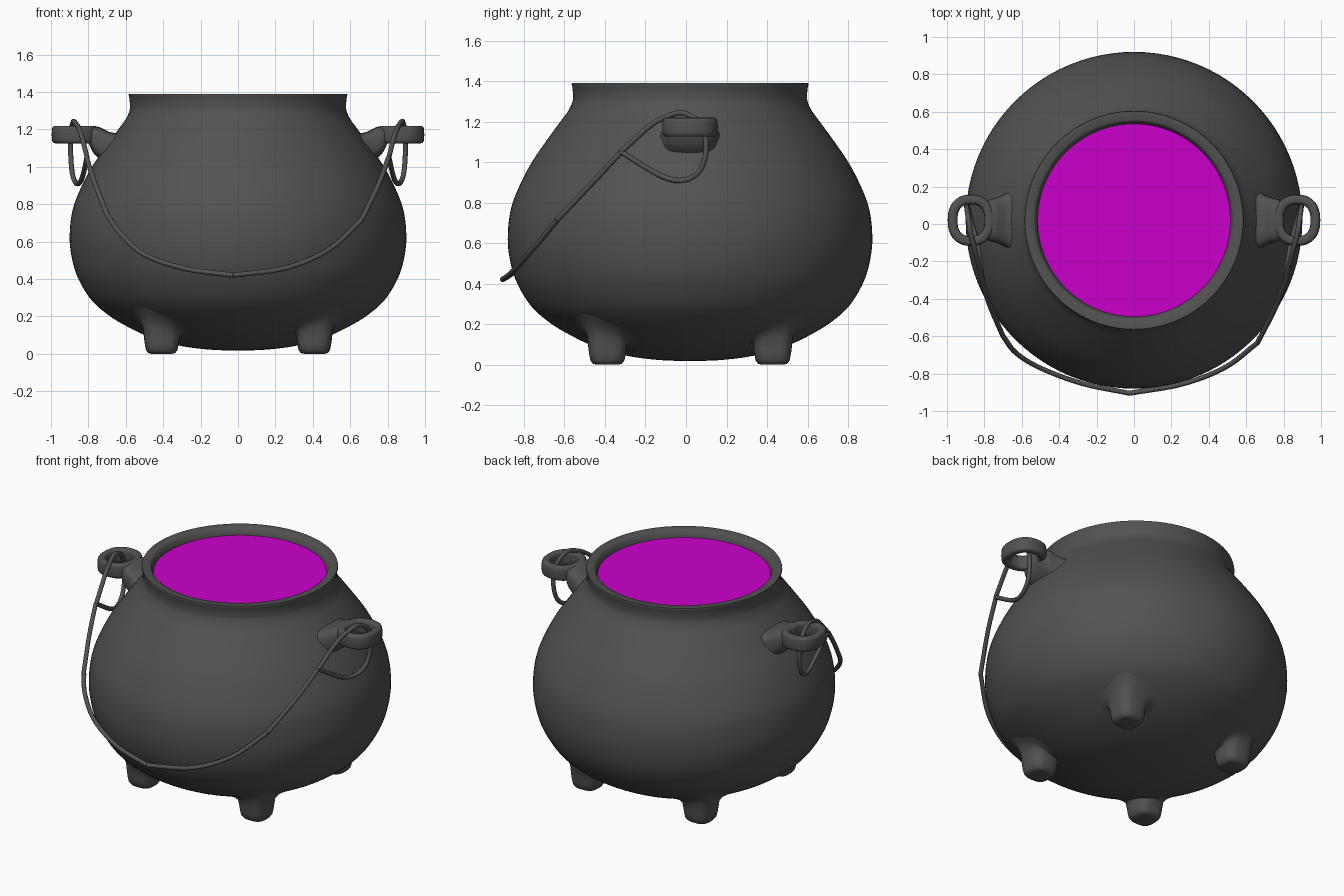
import bpy, bmesh, math
from mathutils import Vector

if "Cube" in bpy.data.objects:
    bpy.data.objects.remove(bpy.data.objects["Cube"])

CY = 0.02  # the pot axis sits slightly behind the origin


def material(name, rgb):
    m = bpy.data.materials.new(name)
    m.diffuse_color = (*rgb, 1)
    m.use_nodes = True
    m.node_tree.nodes["Principled BSDF"].inputs["Base Color"].default_value = m.diffuse_color
    return m


IRON = material("dark_iron", (0.085, 0.085, 0.085))
POTION = material("magenta_potion", (0.60, 0.0, 0.60))


def smooth_path(pts, n=5):
    """Catmull-Rom interpolation through the points."""
    p = [Vector(q) for q in pts]
    p = [2 * p[0] - p[1]] + p + [2 * p[-1] - p[-2]]
    out = []
    for i in range(1, len(p) - 2):
        a, b, c, d = p[i - 1:i + 3]
        for k in range(n):
            t = k / n
            out.append(0.5 * (2 * b + (c - a) * t + (2 * a - 5 * b + 4 * c - d) * t * t
                              + (3 * b - a - 3 * c + d) * t ** 3))
    return out + [p[-2]]


def loft(name, rings, mat, cap_start=False, cap_end=False, closed=False, angle=40):
    """Skin a list of closed rings of points."""
    bm = bmesh.new()
    vr = [[bm.verts.new(p) for p in r] for r in rings]
    pairs = list(zip(vr, vr[1:])) + ([(vr[-1], vr[0])] if closed else [])
    for a, b in pairs:
        for i in range(len(a)):
            j = (i + 1) % len(a)
            bm.faces.new((a[i], a[j], b[j], b[i]))
    if cap_start:
        bm.faces.new(vr[0])
    if cap_end:
        bm.faces.new(vr[-1])
    bmesh.ops.remove_doubles(bm, verts=bm.verts, dist=1e-5)
    bmesh.ops.recalc_face_normals(bm, faces=bm.faces)
    me = bpy.data.meshes.new(name)
    bm.to_mesh(me)
    bm.free()
    ob = bpy.data.objects.new(name, me)
    bpy.context.collection.objects.link(ob)
    me.materials.append(mat)
    bpy.ops.object.select_all(action='DESELECT')
    ob.select_set(True)
    bpy.context.view_layer.objects.active = ob
    bpy.ops.object.shade_smooth_by_angle(angle=math.radians(angle))
    return ob


def superellipse(a, b, e, n=32):
    """Rounded rectangle outline; a larger e gives squarer corners."""
    out = []
    for i in range(n):
        c, s = math.cos(2 * math.pi * i / n), math.sin(2 * math.pi * i / n)
        out.append((a * math.copysign(abs(c) ** (2 / e), c),
                    b * math.copysign(abs(s) ** (2 / e), s)))
    return out


def circle(r, z, n=96):
    return [(r * math.cos(2 * math.pi * i / n), CY + r * math.sin(2 * math.pi * i / n), z)
            for i in range(n)]


# Pot body: turned profile (radius, height), then a crisp rim and inner wall
profile = smooth_path([(0.02, 0.017), (0.16, 0.023), (0.32, 0.045), (0.48, 0.093),
                       (0.60, 0.15), (0.70, 0.212), (0.79, 0.295), (0.862, 0.42),
                       (0.895, 0.55), (0.899, 0.66), (0.884, 0.77), (0.848, 0.87),
                       (0.787, 0.99), (0.713, 1.10), (0.640, 1.20), (0.600, 1.255),
                       (0.580, 1.30), (0.577, 1.33)])
rim = [Vector(p) for p in ((0.582, 1.375), (0.585, 1.382), (0.583, 1.39),
                           (0.537, 1.39), (0.528, 1.384), (0.516, 1.35), (0.51, 1.30))]
loft("pot_body", [circle(r, z) for r, z in profile + rim], IRON, cap_start=True)

# Potion surface
loft("potion", [circle(0.45, 1.345), circle(0.5165, 1.345)], POTION, cap_start=True)


def body_height(r):
    """Height of the underside of the pot at radius r."""
    for a, b in zip(profile, profile[1:]):
        if a.x <= r <= b.x:
            return a.y + (b.y - a.y) * (r - a.x) / (b.x - a.x)
    return profile[0].y


# Four stubby feet that flare into the underside
for sx, side in ((-1, "left"), (1, "right")):
    for sy, end in ((-1, "front"), (1, "back")):
        rings = []
        for size, z, blend in ((0.055, 0, 0), (0.072, 0.004, 0), (0.084, 0.02, 0),
                               (0.090, 0.05, 0), (0.094, 0.08, 0), (0.100, 0.1, 0.45),
                               (0.115, 0.1, 0.78), (0.135, 0.1, 0.94), (0.165, 0.1, 1.03)):
            ring = []
            for dx, dy in superellipse(size, size, 3.0):
                x, y = 0.408 * sx + dx, 0.408 * sy + dy
                root = body_height(math.hypot(x, y))
                ring.append((x, y + CY, z + (root - z) * blend))
            rings.append(ring)
        loft(f"{end}_{side}_foot", rings, IRON, cap_start=True, angle=60)

# Side lugs: a flat ring and a flared root joining it to the pot
for sx, side in ((-1, "left"), (1, "right")):
    rings = []
    path = superellipse(0.098, 0.111, 2.4, 48)
    for i, (px, py) in enumerate(path):
        qx, qy = path[(i + 1) % 48]
        ox, oy = path[i - 1]
        nrm = Vector((qy - oy, ox - qx)).normalized()
        rings.append([(sx * (0.872 + px + nrm.x * u), CY + py + nrm.y * u, 1.172 + v)
                      for u, v in superellipse(0.026, 0.047, 3.5, 20)])
    loft(f"{side}_lug_ring", rings, IRON, closed=True, angle=60)

    rings = []
    for x, half, lo, hi in smooth_path([(0.800, 0.085, 1.135, 1.210), (0.790, 0.100, 1.105, 1.215),
                                        (0.770, 0.112, 1.070, 1.216), (0.740, 0.120, 1.040, 1.212),
                                        (0.710, 0.130, 1.02, 1.197), (0.670, 0.150, 1.01, 1.182),
                                        (0.600, 0.170, 1.00, 1.180)], 3):
        rings.append([(sx * x, CY + u, (lo + hi) / 2 + v)
                      for u, v in superellipse(half, (hi - lo) / 2, 3.2)])
    loft(f"{side}_lug_root", rings, IRON, cap_start=True, cap_end=True, angle=60)


def wire(name, paths, radius=0.0135):
    cu = bpy.data.curves.new(name, 'CURVE')
    cu.dimensions = '3D'
    cu.bevel_depth = radius
    cu.bevel_resolution = 3
    cu.use_fill_caps = True
    for pts in paths:
        pts = smooth_path(pts, 6)
        sp = cu.splines.new('POLY')
        sp.points.add(len(pts) - 1)
        for q, p in zip(sp.points, pts):
            q.co = (*p, 1)
        sp.use_smooth = True
    cu.materials.append(IRON)
    ob = bpy.data.objects.new(name, cu)
    bpy.context.collection.objects.link(ob)


# Wire bail resting against the front, with slight bends at the corners and middle
wire("bail", [
    [(-0.81, -0.32, 1.05), (-0.765, -0.45, 0.91), (-0.70, -0.60, 0.745)],
    [(-0.70, -0.60, 0.745), (-0.63, -0.69, 0.645), (-0.50, -0.77, 0.53),
     (-0.28, -0.852, 0.455), (-0.025, -0.905, 0.42)],
    [(-0.025, -0.905, 0.42), (0.26, -0.855, 0.46), (0.49, -0.765, 0.56), (0.66, -0.635, 0.715)],
    [(0.66, -0.635, 0.715), (0.75, -0.46, 0.90), (0.805, -0.32, 1.05)]])

# Wire end loops threaded through the lugs
for sx, side in ((-1, "left"), (1, "right")):
    wire(f"{side}_bail_loop", [[(sx * x, y, z) for x, y, z in (
        (0.807, -0.32, 1.05), (0.842, -0.17, 1.185), (0.872, -0.06, 1.237), (0.882, 0.0, 1.238),
        (0.892, 0.07, 1.19), (0.895, 0.10, 1.08), (0.885, 0.07, 0.96), (0.862, -0.015, 0.91),
        (0.835, -0.13, 0.935), (0.807, -0.32, 1.05))]])
